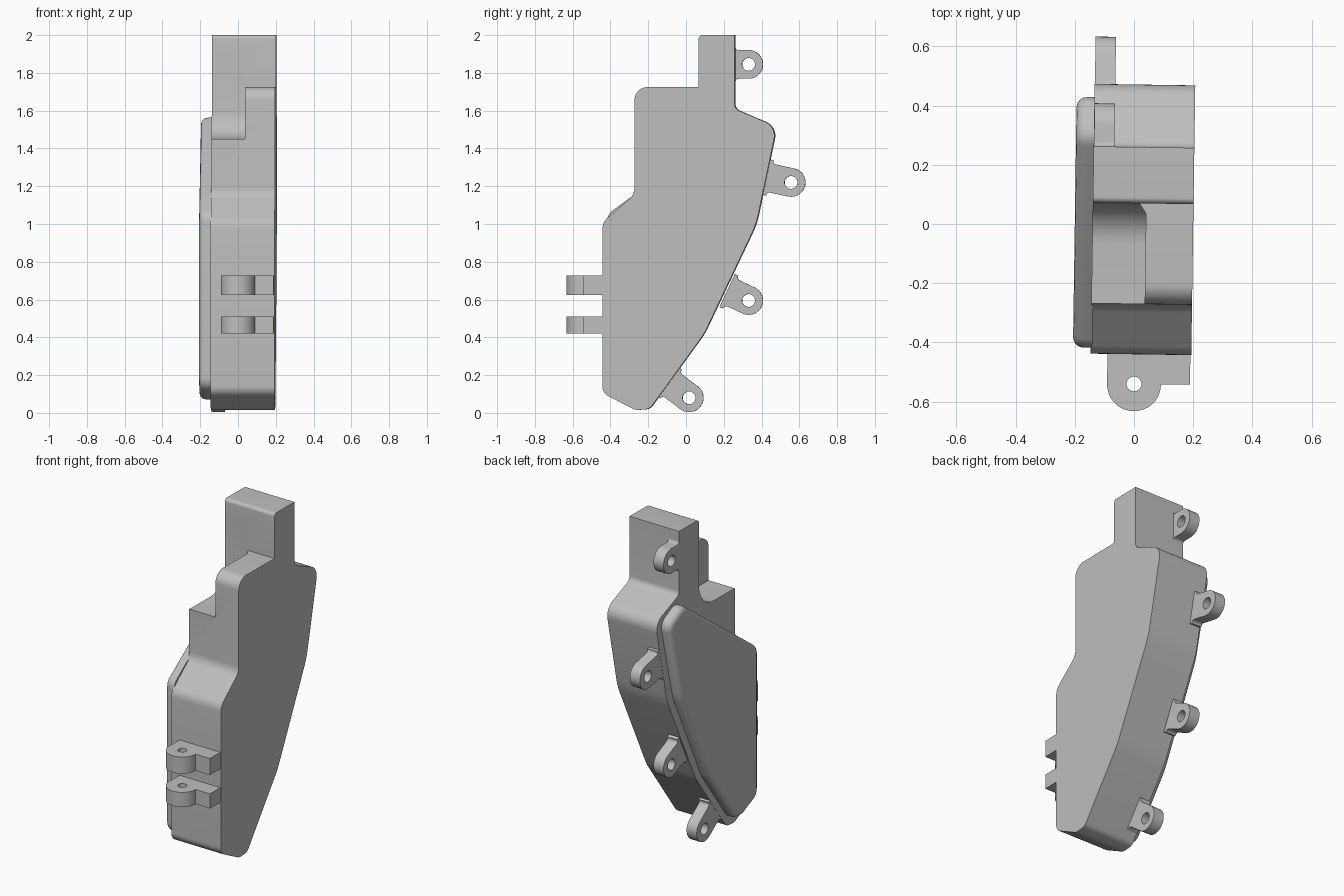
import bpy, bmesh, math
from mathutils import Vector, Matrix

cube = bpy.data.objects.get("Cube")
if cube:
    bpy.data.objects.remove(cube, do_unlink=True)

grey = bpy.data.materials.new("plain grey")
grey.use_nodes = True
COLOUR = (0.52, 0.52, 0.52, 1)
grey.diffuse_color = COLOUR
grey.node_tree.nodes["Principled BSDF"].inputs["Base Color"].default_value = COLOUR

TURN = Matrix.Rotation(math.radians(-0.85), 4, "Z")  # slight yaw of the whole casing


def rounded(corners):
    """Turn (a, b, radius) corners into an outline with arc corners."""
    out = []
    for i, (a, b, r) in enumerate(corners):
        p = Vector((a, b))
        u = (Vector(corners[i - 1][:2]) - p).normalized()
        v = (Vector(corners[(i + 1) % len(corners)][:2]) - p).normalized()
        if r == 0:
            out.append(p)
            continue
        half = u.angle(v) / 2
        centre = p + (u + v).normalized() * r / math.sin(half)
        start = p + u * r / math.tan(half) - centre
        sweep = math.pi - 2 * half
        if u.x * v.y - u.y * v.x > 0:
            sweep = -sweep
        steps = max(3, round(abs(sweep) * 6))
        for k in range(steps + 1):
            t = sweep * k / steps
            c, s = math.cos(t), math.sin(t)
            out.append(centre + Vector((start.x * c - start.y * s, start.x * s + start.y * c)))
    return out


def prism(name, outline, lo, hi, axis="X", bevel=0):
    """Extrude an outline along X (outline in y, z) or Z (outline in x, y)."""
    bm = bmesh.new()
    place = (lambda p, h: (h, p.x, p.y)) if axis == "X" else (lambda p, h: (p.x, p.y, h))
    face = bm.faces.new([bm.verts.new(place(p, lo)) for p in outline])
    up = Vector((hi - lo, 0, 0) if axis == "X" else (0, 0, hi - lo))
    grown = bmesh.ops.extrude_face_region(bm, geom=[face], use_keep_orig=True)
    bmesh.ops.translate(bm, vec=up, verts=[g for g in grown["geom"] if isinstance(g, bmesh.types.BMVert)])
    if bevel:
        bmesh.ops.bevel(bm, geom=list(face.edges), offset=bevel, segments=4, profile=0.5,
                        affect="EDGES", clamp_overlap=False)
    bmesh.ops.recalc_face_normals(bm, faces=bm.faces)
    bmesh.ops.transform(bm, matrix=TURN, verts=bm.verts)
    mesh = bpy.data.meshes.new(name)
    bm.to_mesh(mesh)
    bm.free()
    mesh.materials.append(grey)
    ob = bpy.data.objects.new(name, mesh)
    bpy.context.collection.objects.link(ob)
    return ob


def activate(ob):
    bpy.ops.object.select_all(action="DESELECT")
    ob.select_set(True)
    bpy.context.view_layer.objects.active = ob


def cut(ob, cutter):
    """Subtract the cutter, then discard it."""
    cutter.hide_render = True
    mod = ob.modifiers.new("cut", "BOOLEAN")
    mod.operation, mod.solver, mod.object = "DIFFERENCE", "EXACT", cutter
    activate(ob)
    bpy.ops.object.modifier_apply(modifier=mod.name)
    bpy.data.objects.remove(cutter, do_unlink=True)


def circle(a, b, r):
    return [Vector((a + r * math.cos(t * math.tau / 32), b + r * math.sin(t * math.tau / 32)))
            for t in range(32)]


# Main casing with its upright neck
casing = prism("casing", rounded([
    (0.07, 2, 0.02), (0.26, 2, 0), (0.26, 1.61, 0.04), (0.483, 1.515, 0.08),
    (0.375, 1.0, 0.4), (0.10, 0.42, 0.4), (-0.19, 0.02, 0.05), (-0.265, 0.015, 0.06),
    (-0.44, 0.105, 0.06), (-0.44, 1.01, 0.08), (-0.27, 1.155, 0.08),
    (-0.27, 1.725, 0.07), (0.07, 1.725, 0)]), -0.14, 0.20)

# Shoulder notch with a curved foot against the neck
cut(casing, prism("notch_cutter", rounded([
    (0.07, 1.9, 0), (0.07, 1.45, 0.14), (-0.5, 1.45, 0), (-0.5, 1.9, 0)]), -0.3, 0.04))

# Raised cover with a rounded rim
cover = prism("side_cover", rounded([
    (0.295, 1.575, 0.07), (0.437, 1.50, 0.07), (0.32, 1.0, 0.4), (0.05, 0.42, 0.4),
    (-0.20, 0.075, 0.06), (-0.27, 0.07, 0.08), (-0.42, 0.14, 0.07), (-0.42, 1.05, 0.07)]),
    -0.20, -0.135, bevel=0.035)

# Screw tabs along the back edge: hole centre, lean and reach
W, F = 0.076, 0.02
for i, (y, z, lean, reach) in enumerate([
        (0.33, 1.845, 0, 0.07), (0.555, 1.22, -12, 0.115),
        (0.33, 0.595, -25, 0.105), (0.015, 0.08, -37, 0.12)]):
    local = rounded([(-reach - 0.02, -W - F, 0), (-reach, -W - F, 0), (-reach, -W, F * 0.9),
                     (W, -W, W * 0.99), (W, W, W * 0.99), (-reach, W, F * 0.9),
                     (-reach, W + F, 0), (-reach - 0.02, W + F, 0)])
    spin = Matrix.Rotation(math.radians(lean), 2)
    tab = prism(f"screw_tab_{i + 1}", [spin @ p + Vector((y, z)) for p in local], -0.139, -0.07)
    cut(tab, prism("hole_cutter", circle(y, z, 0.034), -0.3, 0.1))

# Pair of hinge lugs on the front
for name, lo, hi in (("lower_hinge_lug", 0.42, 0.51), ("upper_hinge_lug", 0.625, 0.727)):
    lug = prism(name, rounded([
        (-0.083, -0.42, 0), (-0.083, -0.632, 0.09), (0.099, -0.632, 0.09),
        (0.099, -0.54, 0), (0.197, -0.54, 0), (0.197, -0.42, 0)]), lo, hi, axis="Z")
    cut(lug, prism("pin_cutter", circle(0.008, -0.54, 0.025), lo - 0.1, hi + 0.1, axis="Z"))

for ob in bpy.context.collection.objects:
    if ob.type == "MESH" and grey.name in ob.data.materials:
        activate(ob)
        bpy.ops.object.shade_smooth_by_angle(angle=math.radians(35))
